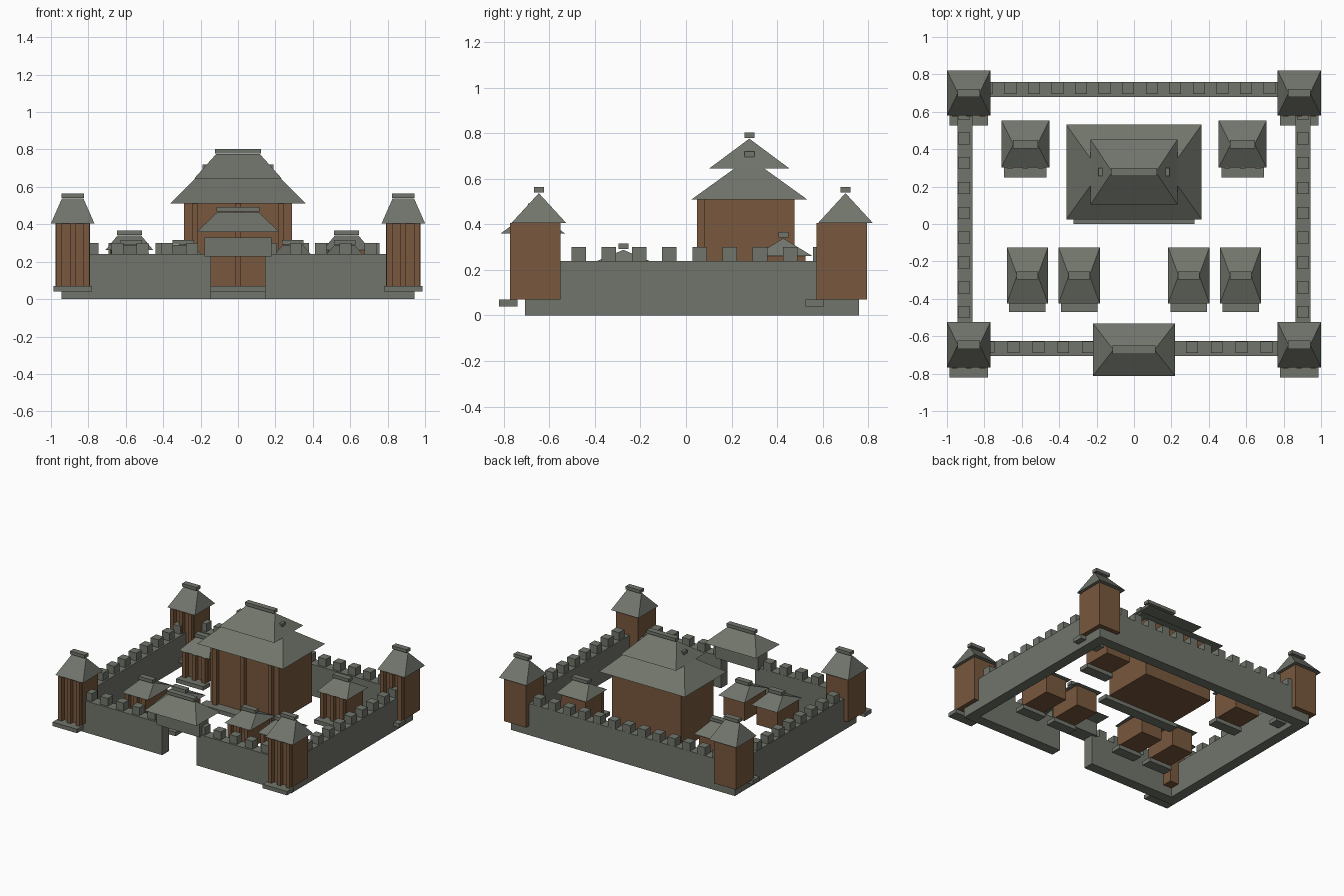
import bpy, bmesh

if "Cube" in bpy.data.objects:
    bpy.data.objects.remove(bpy.data.objects["Cube"])


def material(name, rgb):
    m = bpy.data.materials.new(name)
    m.diffuse_color = (*rgb, 1)
    m.use_nodes = True
    m.node_tree.nodes["Principled BSDF"].inputs["Base Color"].default_value = m.diffuse_color
    return m


STONE = material("grey_stone", (0.165, 0.177, 0.148))
WOOD = material("brown_wood", (0.19, 0.098, 0.048))


def finish(bm, name, mat):
    bmesh.ops.recalc_face_normals(bm, faces=bm.faces)
    me = bpy.data.meshes.new(name)
    bm.to_mesh(me)
    bm.free()
    me.materials.append(mat)
    bpy.context.collection.objects.link(bpy.data.objects.new(name, me))


def boxes(name, mat, spans):
    """One object made of boxes given as (x0, x1, y0, y1, z0, z1)."""
    bm = bmesh.new()
    for x0, x1, y0, y1, z0, z1 in spans:
        for v in bmesh.ops.create_cube(bm, size=1)["verts"]:
            v.co = ((x0 + x1) / 2 + v.co.x * (x1 - x0),
                    (y0 + y1) / 2 + v.co.y * (y1 - y0),
                    (z0 + z1) / 2 + v.co.z * (z1 - z0))
    finish(bm, name, mat)


def roof(name, cx, cy, hx, hy, z0, z1):
    """Hipped roof with a ridge along x, capped by a ridge bar."""
    bm = bmesh.new()
    a, b, c, d = [bm.verts.new((cx + sx * hx, cy + sy * hy, z0))
                  for sx, sy in ((-1, -1), (1, -1), (1, 1), (-1, 1))]
    l, r = [bm.verts.new((cx + s * hx / 2, cy, z1)) for s in (-1, 1)]
    for f in ((a, b, r, l), (c, d, l, r), (b, c, r), (d, a, l), (d, c, b, a)):
        bm.faces.new(f)
    finish(bm, name, STONE)
    bx = hx * 0.525
    boxes(name + "_ridge_bar", STONE,
          [(cx - bx, cx + bx, cy - 0.022, cy + 0.022, z1 + 0.003, z1 + 0.027)])


def building(name, cx, cy, hx, hy, eave, apex):
    """Wooden body with front posts, a stone step and a hipped roof."""
    bx, by, z = hx * 0.8, hy * 0.78, 0.07
    front = cy - by
    boxes(name + "_body", WOOD, [(cx - bx, cx + bx, front, cy + by, z, eave)])
    boxes(name + "_posts", WOOD,
          [(cx + k * hx * 0.64 - 0.015, cx + k * hx * 0.64 + 0.015,
            front - 0.032, front, z, eave) for k in (-1, 0, 1)])
    boxes(name + "_step", STONE,
          [(cx - hx * 0.89, cx + hx * 0.89, front - 0.08, front, 0.04, z)])
    roof(name + "_roof", cx, cy, hx, hy, eave, apex)


# Great hall with a second roof stacked on the first
building("hall", 0, 0.278, 0.362, 0.253, 0.51, 0.692)
roof("hall_upper_roof", 0, 0.278, 0.233, 0.175, 0.646, 0.776)

# Corner towers and courtyard houses, mirrored left and right
for side, s in (("left", -1), ("right", 1)):
    building("front_tower_" + side, s * 0.884, -0.646, 0.116, 0.121, 0.405, 0.537)
    building("back_tower_" + side, s * 0.884, 0.70, 0.116, 0.121, 0.405, 0.537)
    building("back_house_" + side, s * 0.581, 0.427, 0.128, 0.126, 0.262, 0.339)
    building("outer_house_" + side, s * 0.57, -0.275, 0.11, 0.149, 0.225, 0.288)
    building("inner_house_" + side, s * 0.293, -0.275, 0.11, 0.149, 0.225, 0.288)

# Curtain walls
W, H, GATE = 0.943, 0.24, 0.144
Y0, Y1, T = -0.706, 0.76, 0.08
boxes("back_wall", STONE, [(-W, W, Y1 - T, Y1, 0, H)])
boxes("front_wall_left", STONE, [(-W, -GATE, Y0, Y0 + T, 0, H)])
boxes("front_wall_right", STONE, [(GATE, W, Y0, Y0 + T, 0, H)])
boxes("side_wall_left", STONE, [(-W, -W + T, Y0 + T, Y1 - T, 0, H)])
boxes("side_wall_right", STONE, [(W - T, W, Y0 + T, Y1 - T, 0, H)])


# Battlements
def merlon(x, y, h=0.032):
    return (x - h, x + h, y - h, y + h, H, 0.3)


def run_x(x0, pitch, n, y):
    return [merlon(x0 + 0.032 + pitch * i, y) for i in range(n)]


boxes("back_battlements", STONE, run_x(-W, 2 * W / 15, 15, 0.727))
boxes("front_battlements", STONE,
      run_x(-W, 0.1332, 6, -0.659) + run_x(GATE, 0.1332, 6, -0.659))
for side, x in (("left", -0.908), ("right", 0.904)):
    boxes("battlements_" + side, STONE,
          [merlon(x, -0.604 + 0.1327 * i) for i in range(10)])

# Gatehouse: lintel block and raised roof
boxes("gate_lintel", STONE, [(-0.18, 0.18, -0.72, -0.61, 0.227, 0.33)])
roof("gate_roof", 0, -0.672, 0.22, 0.141, 0.36, 0.465)
